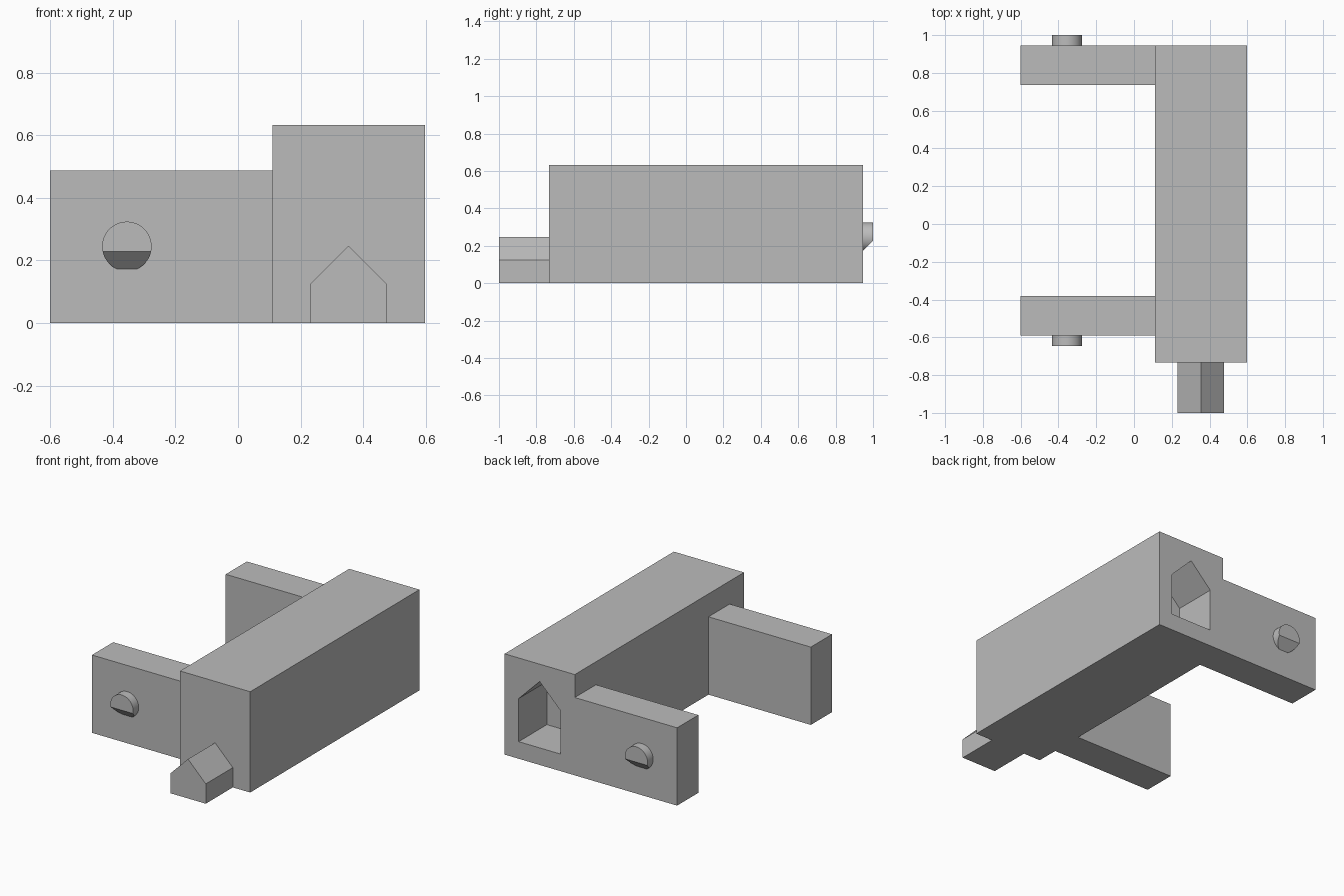
import bpy, bmesh, math
from mathutils import Vector, Matrix

if "Cube" in bpy.data.objects:
    bpy.data.objects.remove(bpy.data.objects["Cube"], do_unlink=True)

# Single flat grey
grey = bpy.data.materials.new("plain grey")
grey.use_nodes = True
colour = (0.5, 0.5, 0.5, 1)
grey.diffuse_color = colour
grey.node_tree.nodes["Principled BSDF"].inputs["Base Color"].default_value = colour


def make_object(name, bm):
    bmesh.ops.recalc_face_normals(bm, faces=bm.faces)
    mesh = bpy.data.meshes.new(name)
    bm.to_mesh(mesh)
    bm.free()
    mesh.materials.append(grey)
    obj = bpy.data.objects.new(name, mesh)
    bpy.context.collection.objects.link(obj)
    return obj


def prism(name, profile, y0, y1):
    """Extrude an (x, z) profile from y0 to y1."""
    bm = bmesh.new()
    face = bm.faces.new([bm.verts.new((x, y0, z)) for x, z in profile])
    out = bmesh.ops.extrude_face_region(bm, geom=[face])
    moved = [g for g in out["geom"] if isinstance(g, bmesh.types.BMVert)]
    bmesh.ops.translate(bm, verts=moved, vec=(0, y1 - y0, 0))
    return make_object(name, bm)


def block(name, x0, x1, y0, y1, height):
    return prism(name, [(x0, 0), (x1, 0), (x1, height), (x0, height)], y0, y1)


def house(x, half, z0, eaves):
    """Gabled outline with a roof at 45 degrees."""
    return [(x - half, z0), (x + half, z0), (x + half, eaves),
            (x, eaves + half), (x - half, eaves)]


def activate(obj):
    bpy.ops.object.select_all(action="DESELECT")
    obj.select_set(True)
    bpy.context.view_layer.objects.active = obj


def knob(name, wall_y, side):
    """Short round peg whose underside is cut away at 45 degrees."""
    length, radius, x, z = 0.055, 0.079, -0.355, 0.245
    bm = bmesh.new()
    bmesh.ops.create_cone(
        bm, cap_ends=True, segments=64, radius1=radius, radius2=radius, depth=length,
        matrix=Matrix.Translation((x, wall_y + side * length / 2, z))
        @ Matrix.Rotation(math.pi / 2, 4, "X"))
    cut = bmesh.ops.bisect_plane(
        bm, geom=bm.verts[:] + bm.edges[:] + bm.faces[:],
        plane_co=(x, wall_y, 0.173), plane_no=Vector((0, side, -1)).normalized(),
        clear_outer=True)
    edges = [g for g in cut["geom_cut"] if isinstance(g, bmesh.types.BMEdge)]
    bmesh.ops.holes_fill(bm, edges=edges)
    obj = make_object(name, bm)
    activate(obj)
    bpy.ops.object.shade_smooth_by_angle(angle=math.radians(30))


back, front = 0.945, -0.732
inner, outer = 0.11, 0.597
centre = (inner + outer) / 2

# Tall main block with a gabled socket in its back end
body = block("main_block", inner, outer, front, back, 0.632)
cutter = prism("socket_cutter", house(centre, 0.146, 0.107, 0.377), back - 0.28, back + 0.1)
cutter.hide_render = True
activate(body)
mod = body.modifiers.new("socket", "BOOLEAN")
mod.operation = "DIFFERENCE"
mod.solver = "EXACT"
mod.object = cutter
bpy.ops.object.modifier_apply(modifier=mod.name)
bpy.data.objects.remove(cutter, do_unlink=True)

# Gabled tongue on the front end
prism("tongue", house(centre, 0.123, 0, 0.124), -1, front)

# Two side arms, each with a knob on its outer face
block("back_arm", -0.6, inner, 0.735, back, 0.488)
block("front_arm", -0.6, inner, -0.59, -0.38, 0.488)
knob("back_knob", back, 1)
knob("front_knob", -0.59, -1)
